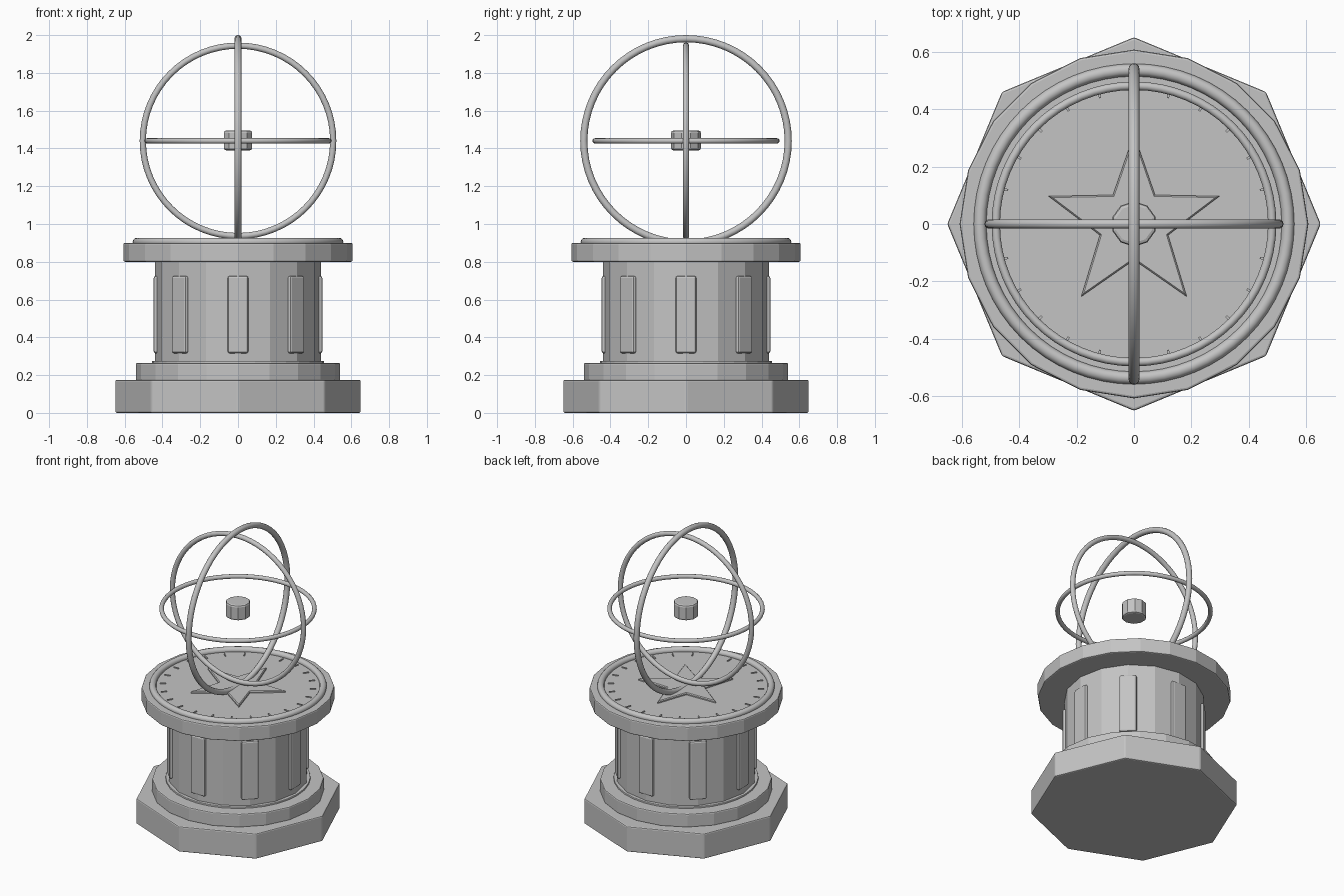
import bpy, bmesh
from math import pi, sin, cos, radians

cube = bpy.data.objects.get("Cube")
if cube:
    bpy.data.objects.remove(cube, do_unlink=True)

stone = bpy.data.materials.new("plain grey")
stone.use_nodes = True
grey = (0.55, 0.55, 0.55, 1)
stone.diffuse_color = grey
stone.node_tree.nodes["Principled BSDF"].inputs["Base Color"].default_value = grey


def finish(name, bevel=0.0, segments=2):
    """Name the active object, colour it and soften its edges."""
    ob = bpy.context.object
    ob.name = name
    ob.data.materials.append(stone)
    if bevel:
        mod = ob.modifiers.new("soft edges", "BEVEL")
        mod.width = bevel
        mod.segments = segments
        mod.limit_method = "ANGLE"
        mod.angle_limit = radians(40)
    return ob


def drum(name, sides, radius, bottom, top, bevel):
    bpy.ops.mesh.primitive_cylinder_add(
        vertices=sides, radius=radius, depth=top - bottom,
        location=(0, 0, (bottom + top) / 2))
    return finish(name, bevel)


def ring(name, radius, thickness, z, rotation=(0, 0, 0)):
    bpy.ops.mesh.primitive_torus_add(
        major_radius=radius, minor_radius=thickness, major_segments=64,
        minor_segments=12, location=(0, 0, z), rotation=rotation)
    bpy.ops.object.shade_smooth_by_angle(angle=radians(50))
    return finish(name)


def radial_box(name, angle, radius, z, depth, width, height, bevel=0.0):
    bpy.ops.mesh.primitive_cube_add(
        size=1, location=(radius * cos(angle), radius * sin(angle), z),
        rotation=(0, 0, angle))
    bpy.context.object.scale = (depth, width, height)
    bpy.ops.object.transform_apply(location=False, rotation=False, scale=True)
    return finish(name, bevel)


# Stepped pedestal
drum("octagonal_base", 8, 0.65, 0, 0.175, 0.008)
drum("plinth_step", 20, 0.54, 0.17, 0.265, 0.008)
drum("column_collar", 32, 0.456, 0.26, 0.276, 0.004)
drum("column", 16, 0.44, 0.26, 0.81, 0)
drum("dial_table", 20, 0.607, 0.80, 0.90, 0.008)
ring("dial_rim", 0.536, 0.022, 0.905)

# Raised panels around the column
for i in range(8):
    radial_box(f"column_panel_{i + 1}", i * pi / 4, 0.427, 0.52,
               0.04, 0.11, 0.41, 0.012)

# Hour ticks on the dial
for i in range(24):
    radial_box(f"dial_tick_{i + 1}", i * pi / 12, 0.473, 0.902,
               0.038, 0.008, 0.008)

# Raised five-pointed star with sloping edges
bm = bmesh.new()
loops = []
for shrink, z in ((1, 0.895), (1, 0.908), (0.95, 0.914)):
    loop = []
    for i in range(10):
        r = shrink * (0.125 if i % 2 else 0.313)
        a = pi / 2 + i * pi / 5
        loop.append(bm.verts.new((r * cos(a), r * sin(a), z)))
    loops.append(loop)
for low, high in zip(loops, loops[1:]):
    for i in range(10):
        j = (i + 1) % 10
        bm.faces.new((low[i], low[j], high[j], high[i]))
bm.faces.new(loops[-1])
bm.faces.new(loops[0][::-1])
mesh = bpy.data.meshes.new("dial_star")
bm.to_mesh(mesh)
bm.free()
star = bpy.data.objects.new("dial_star", mesh)
bpy.context.collection.objects.link(star)
mesh.materials.append(stone)

# Armillary rings and the hub floating at their centre
ring("outer_ring", 0.541, 0.019, 1.44, (0, pi / 2, 0))
ring("middle_ring", 0.504, 0.0165, 1.44, (pi / 2, 0, 0))
ring("horizon_ring", 0.481, 0.0145, 1.44)
drum("centre_hub", 10, 0.079, 1.39, 1.495, 0.012)
